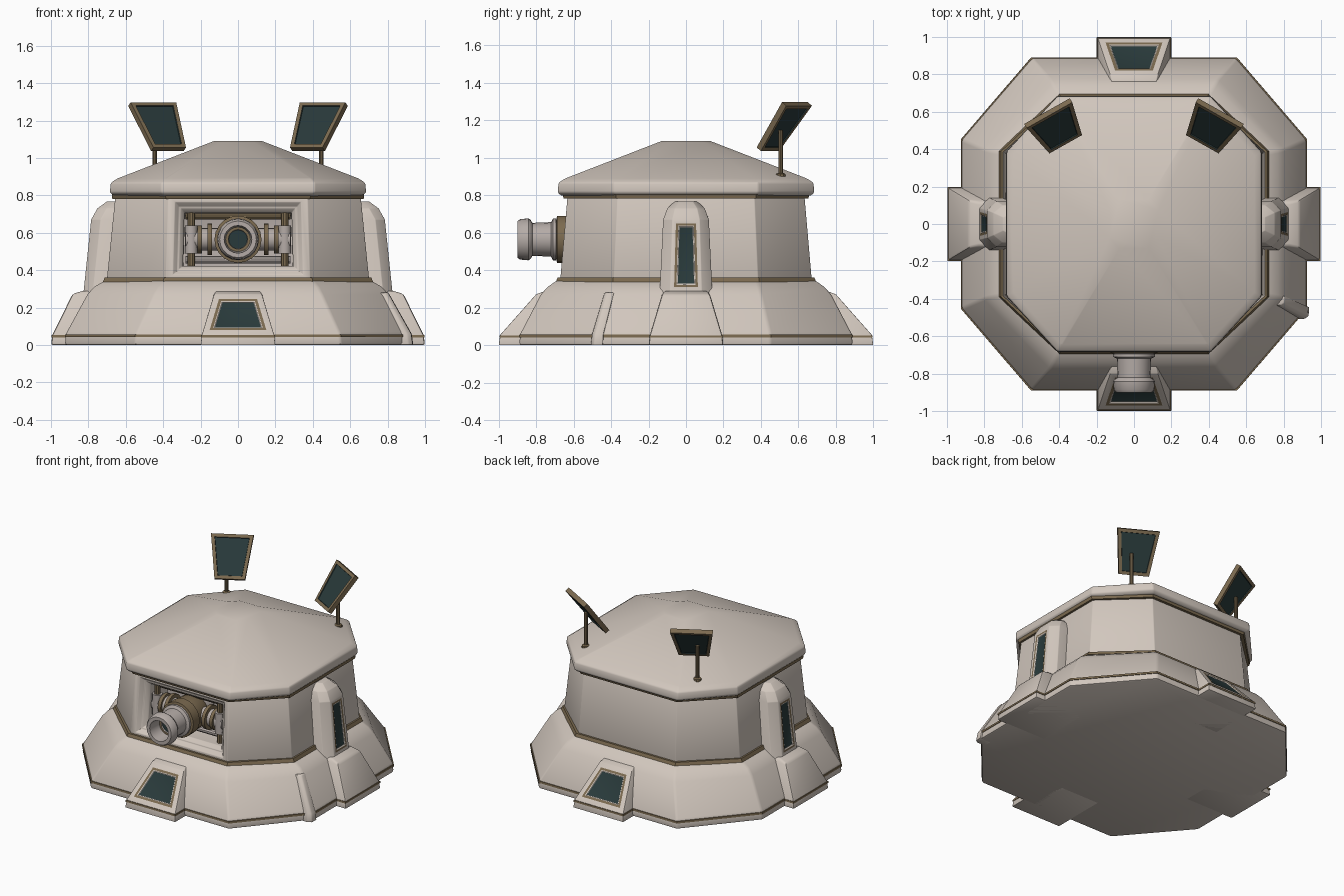
import bpy, bmesh, math
from mathutils import Matrix, Vector

if "Cube" in bpy.data.objects:
    bpy.data.objects.remove(bpy.data.objects["Cube"])

def material(name, rgb):
    m = bpy.data.materials.new(name)
    m.diffuse_color = (*rgb, 1)
    m.use_nodes = True
    m.node_tree.nodes["Principled BSDF"].inputs["Base Color"].default_value = m.diffuse_color
    return m

MATS = [material("pale plaster", (0.64, 0.57, 0.51)),
        material("aged brass", (0.20, 0.145, 0.08)),
        material("dark glass", (0.022, 0.042, 0.043)),
        material("worn grey metal", (0.46, 0.41, 0.385))]
PLASTER, BRASS, GLASS, METAL = range(4)

def rot(deg):
    return Matrix.Rotation(math.radians(deg), 4, 'Z')

def loft(name, rings, mat=PLASTER, matrix=Matrix(), bevel=0.0, edit=None):
    """Skin a stack of equal-length rings; edit(bm, sides, caps) may cut details."""
    bm = bmesh.new()
    vs = [[bm.verts.new(p) for p in r] for r in rings]
    n = len(rings[0])
    sides = [[bm.faces.new((a[j], a[(j + 1) % n], b[(j + 1) % n], b[j])) for j in range(n)]
             for a, b in zip(vs, vs[1:])]
    caps = [bm.faces.new(vs[0][::-1]), bm.faces.new(vs[-1])]
    bm.transform(matrix)
    bmesh.ops.recalc_face_normals(bm, faces=bm.faces[:])
    for f in bm.faces:
        f.material_index = mat
    if edit:
        edit(bm, sides, caps)
    if bevel:
        bm.normal_update()
        edges = [e for e in bm.edges if e.is_manifold and e.calc_face_angle() > 0.4]
        bmesh.ops.bevel(bm, geom=edges, offset=bevel, segments=2, profile=0.5,
                        affect='EDGES', clamp_overlap=True)
    me = bpy.data.meshes.new(name)
    bm.to_mesh(me)
    bm.free()
    for m in MATS:
        me.materials.append(m)
    ob = bpy.data.objects.new(name, me)
    bpy.context.collection.objects.link(ob)
    return ob

def inset(bm, f, thickness, depth=0.0):
    bmesh.ops.inset_individual(bm, faces=[f], thickness=thickness, depth=depth,
                               use_even_offset=True)

def window(bm, f, margin, frame):
    """Brass framed glass cut into one face."""
    if margin:
        inset(bm, f, margin)
    f.material_index = BRASS
    inset(bm, f, frame)
    f.material_index = GLASS
    inset(bm, f, 0.002, -0.006)

def octagon(z, hx, hy, cx, cy):
    return [(-cx, -hy, z), (cx, -hy, z), (hx, -cy, z), (hx, cy, z),
            (cx, hy, z), (-cx, hy, z), (-hx, cy, z), (-hx, -cy, z)]

def lathe(name, profile, matrix, mat=METAL, n=20, edit=None):
    """Turned part along local z from (z, radius) pairs."""
    rings = [[(r * math.cos(2 * math.pi * k / n), r * math.sin(2 * math.pi * k / n), z)
              for k in range(n)] for z, r in profile]
    return loft(name, rings, mat, matrix, edit=edit)

# sloping octagonal base
loft("base_skirt", [octagon(0, .925, .89, .55, .45), octagon(.06, .92, .885, .545, .45),
                    octagon(.27, .805, .775, .45, .40), octagon(.31, .77, .74, .43, .39),
                    octagon(.345, .71, .69, .40, .38)], bevel=.012)
loft("base_trim", [octagon(.042, .926, .891, .55, .453), octagon(.056, .925, .890, .55, .453)], BRASS)

# drum with the recessed gun port in its front face
def gun_port(bm, sides, caps):
    f = sides[0][0]
    inset(bm, f, .036)
    inset(bm, f, .022, -.03)
    inset(bm, f, .008, 0)
    inset(bm, f, .022, -.03)
    inset(bm, f, .001, -.20)
    f.material_index = METAL

loft("drum_wall", [octagon(.34, .702, .672, .385, .385), octagon(.80, .655, .632, .372, .365)],
     bevel=.008, edit=gun_port)
loft("drum_lower_trim", [octagon(.338, .722, .695, .40, .39), octagon(.362, .712, .685, .395, .388)], BRASS)
loft("drum_upper_trim", [octagon(.782, .672, .652, .385, .372), octagon(.805, .675, .66, .39, .375)], BRASS)

# faceted roof
loft("roof", [octagon(.798, .665, .665, .395, .375), octagon(.815, .685, .685, .41, .385),
              octagon(.868, .68, .68, .41, .385), octagon(.89, .645, .645, .39, .365),
              octagon(1.09, .13, .13, .078, .074)], bevel=.008)

# four buttresses, windows on front and back
def rect(z, w, yo, yi=-.6):
    return [(-w, yo, z), (w, yo, z), (w, yi, z), (-w, yi, z)]

for name, deg, win in (("front", 0, True), ("right", 90, False),
                       ("back", 180, True), ("left", 270, False)):
    cut = (lambda bm, s, c: window(bm, s[1][0], .033, .018)) if win else None
    y2, y3 = (-.80, -.75) if win else (-.885, -.83)
    loft(name + "_buttress", [rect(0, .20, -1.0), rect(.055, .193, -.992),
                              rect(.272, .128, y2), rect(.29, .115, y3)],
         matrix=rot(deg), bevel=.012, edit=cut)
    loft(name + "_buttress_trim", [rect(.04, .198, -.997), rect(.053, .197, -.996)],
         BRASS, rot(deg))

# tall side pods with slit windows
def pod_ring(z, w, yo):
    c = w * .6
    return [(-c, yo, z), (c, yo, z), (w, yo + .05, z), (w, -.5, z), (-w, -.5, z), (-w, yo + .05, z)]

for name, deg in (("right", 90), ("left", 270)):
    loft(name + "_pod", [pod_ring(.20, .165, -.85), pod_ring(.29, .14, -.825),
                         pod_ring(.67, .122, -.785), pod_ring(.73, .10, -.752),
                         pod_ring(.768, .06, -.70)],
         matrix=rot(deg), bevel=.01,
         edit=lambda bm, s, c: window(bm, s[1][0], .020, .015))

# narrow rib on the front right corner
def rib_ring(z, x, y, w):
    return [(x + a * w, y + b * w, z) for a, b in ((.3, -1), (.9, -.6), (1, .7), (-1.5, .7), (-1.5, -1))]
loft("corner_rib", [rib_ring(0, .90, -.47, .038), rib_ring(.06, .893, -.465, .036),
                    rib_ring(.28, .775, -.405, .03)], bevel=.006)

# gun barrel along y, its local z pointing forward
def along_y(x, y, z):
    return Matrix.Translation((x, y, z)) @ Matrix.Rotation(math.pi / 2, 4, 'X')

def lens(bm, sides, caps):
    caps[1].material_index = GLASS
    for f in sides[-2]:
        f.material_index = BRASS

gun = along_y(0, 0, .565)
lathe("gun_barrel", [(.40, .09), (.60, .09), (.69, .10), (.695, .112), (.71, .112), (.72, .092),
                     (.82, .088), (.83, .105), (.842, .112), (.885, .108), (.90, .098),
                     (.90, .074), (.80, .066), (.80, .052), (.79, .050)], gun, edit=lens)
lathe("gun_collar", [(.48, .10), (.52, .118), (.61, .118), (.615, .126), (.688, .126), (.692, .11)],
      gun, BRASS)

# gun cradle inside the port
axle = Matrix.Translation((0, -.53, .565)) @ Matrix.Rotation(math.pi / 2, 4, 'Y')
lathe("cradle_axle", [(-.28, .06), (.28, .06)], axle)
for s, side in ((-1, "left"), (1, "right")):
    for label, d, r in (("inner", .15, .085), ("outer", .205, .075)):
        lathe(f"{side}_{label}_axle_ring", [(s * d - .012, r), (s * d + .012, r)], axle, BRASS)
    lathe(side + "_cradle_post", [(.41, .02), (.735, .02)],
          Matrix.Translation((s * .25, -.56, 0)), BRASS, 10)
    lathe(side + "_post_sleeve", [(.49, .034), (.64, .034)],
          Matrix.Translation((s * .25, -.56, 0)), METAL, 12)
for label, z, m in (("upper", .69, BRASS), ("lower", .455, METAL)):
    lathe(label + "_cradle_bar", [(-.28, .02), (.28, .02)],
          Matrix.Translation((0, -.52, z)) @ Matrix.Rotation(math.pi / 2, 4, 'Y'), m, 10)

# two tilted panels on posts, dark on both sides
u = Vector((.87, .49, 0)).normalized()
v = Vector((-.075, .165, .245))
v = (v - u * v.dot(u)).normalized()
w = u.cross(v)
basis = Matrix((u, v, w)).transposed().to_4x4()
basis.translation = (-.415, .515, 1.167)
outline = ((-.10, -.15), (.10, -.15), (.14, .15), (-.14, .15))

def both_sides(bm, sides, caps):
    for f in caps:
        window(bm, f, 0, .022)

for s, side in ((1, "left"), (-1, "right")):
    flip = Matrix.Diagonal((s, 1, 1, 1))
    loft(side + "_panel", [[(x, y, z) for x, y in outline] for z in (-.016, .016)],
         BRASS, flip @ basis, edit=both_sides)
    lathe(side + "_panel_post", [(.86, .03), (.915, .026), (.92, .013), (1.15, .013)],
          Matrix.Translation((-s * .445, .505, 0)), BRASS, 10)

# soft shading with crisp edges
bpy.ops.object.select_all(action='SELECT')
bpy.context.view_layer.objects.active = bpy.context.selectable_objects[0]
bpy.ops.object.shade_smooth_by_angle(angle=math.radians(32))
